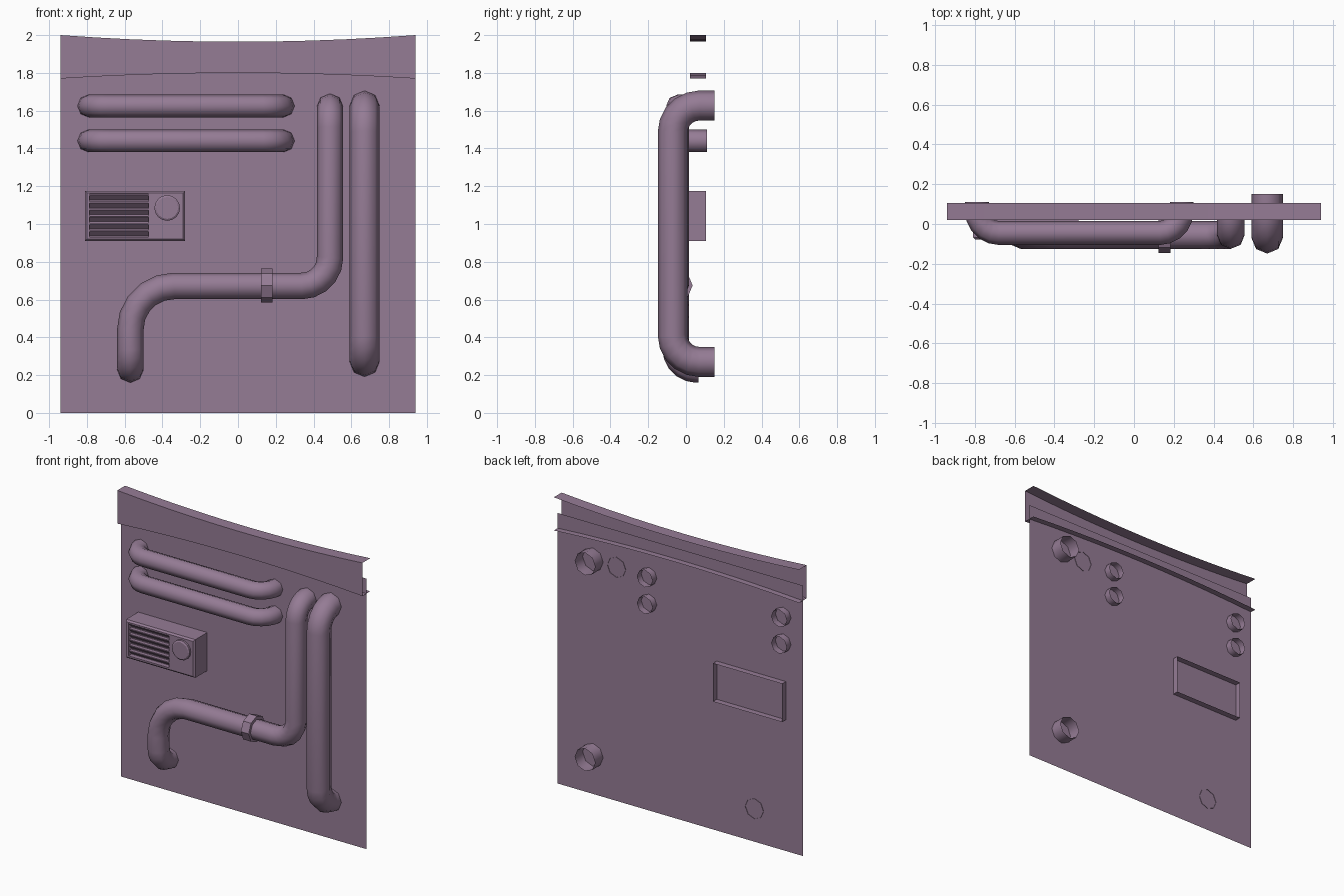
import bpy, bmesh, math
from mathutils import Vector, Matrix

old = bpy.data.objects.get("Cube")
if old:
    bpy.data.objects.remove(old)

MAUVE = (0.30, 0.20, 0.30, 1.0)
mat = bpy.data.materials.new("dusty mauve")
mat.use_nodes = True
mat.diffuse_color = MAUVE
mat.node_tree.nodes["Principled BSDF"].inputs["Base Color"].default_value = MAUVE

WALL_Y, TRIM_FRONT, TRIM_BACK = 0.063, 0.02, 0.105
HALF = 0.94


def finish(name, bm, smooth=False):
    me = bpy.data.meshes.new(name)
    bm.to_mesh(me)
    bm.free()
    me.materials.append(mat)
    for p in me.polygons:
        p.use_smooth = smooth
    ob = bpy.data.objects.new(name, me)
    bpy.context.scene.collection.objects.link(ob)
    return ob


def bridge(bm, a, b, closed=True):
    n = len(a)
    for i in range(n if closed else n - 1):
        j = (i + 1) % n
        bm.faces.new((a[i], a[j], b[j], b[i]))


def rect(bm, x0, x1, z0, z1, y):
    return [bm.verts.new((x, y, z)) for x, z in ((x0, z0), (x1, z0), (x1, z1), (x0, z1))]


def rounded_path(points, radii, steps=5):
    """Polyline whose inner corners are replaced by circular arcs."""
    pts = [Vector(p) for p in points]
    out = [pts[0]]
    for i, r in enumerate(radii, 1):
        a = (pts[i - 1] - pts[i]).normalized()
        b = (pts[i + 1] - pts[i]).normalized()
        centre = pts[i] + (a + b) * r
        for k in range(steps + 1):
            t = math.pi / 2 * k / steps
            out.append(centre - b * r * math.cos(t) - a * r * math.sin(t))
    return out + [pts[-1]]


def pipe(name, points, radii, radius, sides=8):
    """Open-ended tube swept along a rounded path."""
    path = rounded_path(points, radii)
    bm = bmesh.new()
    tangents = []
    for i in range(len(path)):
        before = path[i] - path[max(i - 1, 0)]
        after = path[min(i + 1, len(path) - 1)] - path[i]
        tangents.append((before.normalized() + after.normalized()).normalized())
    u = Vector((0, 0, 1))
    prev, last = None, tangents[0]
    for p, t in zip(path, tangents):
        u = last.rotation_difference(t) @ u
        u = (u - t * u.dot(t)).normalized()
        v, last = t.cross(u), t
        ring = []
        for k in range(sides):
            ang = 2 * math.pi * k / sides
            ring.append(bm.verts.new(p + (u * math.cos(ang) + v * math.sin(ang)) * radius))
        if prev:
            bridge(bm, prev, ring)
        prev = ring
    bmesh.ops.recalc_face_normals(bm, faces=bm.faces)
    return finish(name, bm, True)


# Wall sheet
bm = bmesh.new()
bm.faces.new(rect(bm, -HALF, HALF, 0, 1.875, WALL_Y))
finish("wall_panel", bm)

# Curved header: front sheet with flanges turned back at top and bottom
bm = bmesh.new()
prev = None
N = 10
for i in range(N + 1):
    s = 2 * i / N - 1
    top, low = 1.965 + 0.035 * s * s, 1.80 - 0.03 * s * s
    col = [bm.verts.new((s * HALF, y, z)) for y, z in
           ((TRIM_BACK, low), (TRIM_FRONT, low), (TRIM_FRONT, top), (TRIM_BACK, top))]
    if prev:
        bridge(bm, prev, col, closed=False)
    prev = col
bmesh.ops.reverse_faces(bm, faces=bm.faces)
finish("header_trim", bm)

# Two horizontal pipes
for name, z in (("upper_small_pipe", 1.625), ("lower_small_pipe", 1.44)):
    pipe(name, [(-0.79, 0.11, z), (-0.79, -0.045, z), (0.24, -0.045, z), (0.24, 0.11, z)],
         [0.11, 0.11], 0.06)

# Large vertical pipe
pipe("large_pipe", [(0.67, 0.15, 1.627), (0.67, -0.07, 1.627), (0.67, -0.07, 0.27),
                    (0.67, 0.15, 0.27)], [0.14, 0.14], 0.079)

# Winding pipe
pipe("winding_pipe", [(0.487, 0.066, 1.62), (0.487, -0.055, 1.62), (0.487, -0.055, 0.672),
                      (-0.57, -0.055, 0.672), (-0.57, -0.055, 0.23), (-0.57, 0.066, 0.23)],
     [0.11, 0.15, 0.23, 0.11], 0.07)

# Octagonal collar on the winding pipe
bm = bmesh.new()
bmesh.ops.create_cone(bm, cap_ends=True, segments=8, radius1=0.09, radius2=0.09, depth=0.06,
                      matrix=Matrix.Translation((0.153, -0.055, 0.675))
                      @ Matrix.Rotation(math.pi / 2, 4, 'Y'))
finish("pipe_collar", bm)

# Control box: open at the back, chamfered front, recessed grille
X0, X1, Z0, Z1 = -0.81, -0.28, 0.91, 1.175
GX0, GX1, GZ0, GZ1 = -0.785, -0.475, 0.932, 1.16
FRONT, DEEP, C = -0.078, -0.045, 0.011
bm = bmesh.new()
rings = [rect(bm, X0, X1, Z0, Z1, TRIM_BACK),
         rect(bm, X0, X1, Z0, Z1, FRONT + C),
         rect(bm, X0 + C, X1 - C, Z0 + C, Z1 - C, FRONT),
         rect(bm, GX0, GX1, GZ0, GZ1, FRONT),
         rect(bm, GX0, GX1, GZ0, GZ1, DEEP)]
for a, b in zip(rings, rings[1:]):
    bridge(bm, a, b)
bm.faces.new(rings[-1])
finish("control_box", bm)

# Grille louvres as a sawtooth strip
bm = bmesh.new()
SLATS = 6
step = (GZ1 - GZ0) / SLATS
for i in range(SLATS):
    z = GZ0 + i * step
    profile = ((DEEP - 0.002, z + 0.004), (FRONT + 0.005, z + step * 0.75),
               (FRONT + 0.005, z + step * 0.92), (DEEP - 0.002, z + step * 0.92))
    left, right = ([bm.verts.new((x, y, zz)) for y, zz in profile] for x in (GX0, GX1))
    bridge(bm, left, right, closed=False)
bmesh.ops.recalc_face_normals(bm, faces=bm.faces)
bmesh.ops.reverse_faces(bm, faces=[f for f in bm.faces if f.normal.y > 0.01])
finish("grille_louvres", bm)

# Round knob with a chamfered rim
bm = bmesh.new()
turn = Matrix.Rotation(math.pi / 2, 4, 'X')
for r1, r2, depth, y in ((0.068, 0.068, 0.014, FRONT - 0.006), (0.068, 0.058, 0.006, FRONT - 0.016)):
    bmesh.ops.create_cone(bm, cap_ends=True, segments=16, radius1=r1, radius2=r2, depth=depth,
                          matrix=Matrix.Translation((-0.375, y, 1.085)) @ turn)
finish("control_knob", bm)
